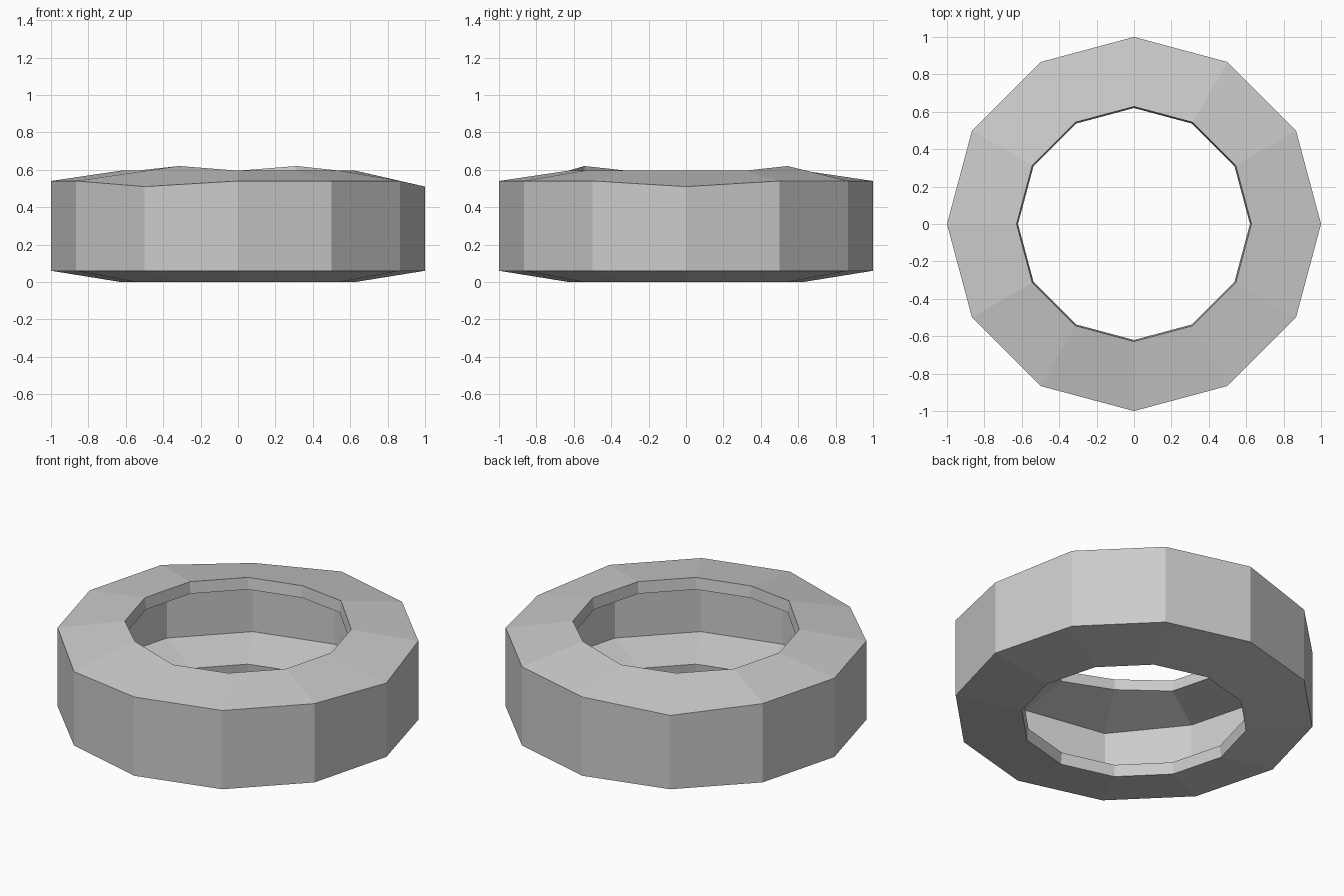
import bpy, bmesh
from math import cos, sin, radians

if "Cube" in bpy.data.objects:
    bpy.data.objects.remove(bpy.data.objects["Cube"])

SIDES = 12
# closed cross-section of the hollow shell (radius, height)
PROFILE = [(0.628, 0.0), (1.0, 0.06), (1.0, 0.54), (0.628, 0.595),
           (0.62, 0.525), (0.928, 0.475), (0.928, 0.125), (0.62, 0.07)]

# hand-made wobble of the upper side: profile index -> {angle: height change}
DENT = {0: -0.03, 120: -0.03, 240: -0.03}
BUMP = {60: 0.025, 240: 0.025}
WOBBLE = {2: DENT, 5: DENT, 3: BUMP, 4: BUMP}

bm = bmesh.new()

# one cross-section per side
rings = []
for i in range(SIDES):
    deg = 360 // SIDES * i
    a = radians(deg)
    rings.append([bm.verts.new((r * cos(a), r * sin(a),
                                z + WOBBLE.get(k, {}).get(deg, 0)))
                  for k, (r, z) in enumerate(PROFILE)])

# skin between neighbouring cross-sections
n = len(PROFILE)
for i in range(SIDES):
    a, b = rings[i], rings[(i + 1) % SIDES]
    for k in range(n):
        m = (k + 1) % n
        bm.faces.new((a[k], b[k], b[m], a[m]))
bmesh.ops.recalc_face_normals(bm, faces=bm.faces)

# tyre object
mesh = bpy.data.meshes.new("tyre")
bm.to_mesh(mesh)
bm.free()
tyre = bpy.data.objects.new("tyre", mesh)
bpy.context.collection.objects.link(tyre)
